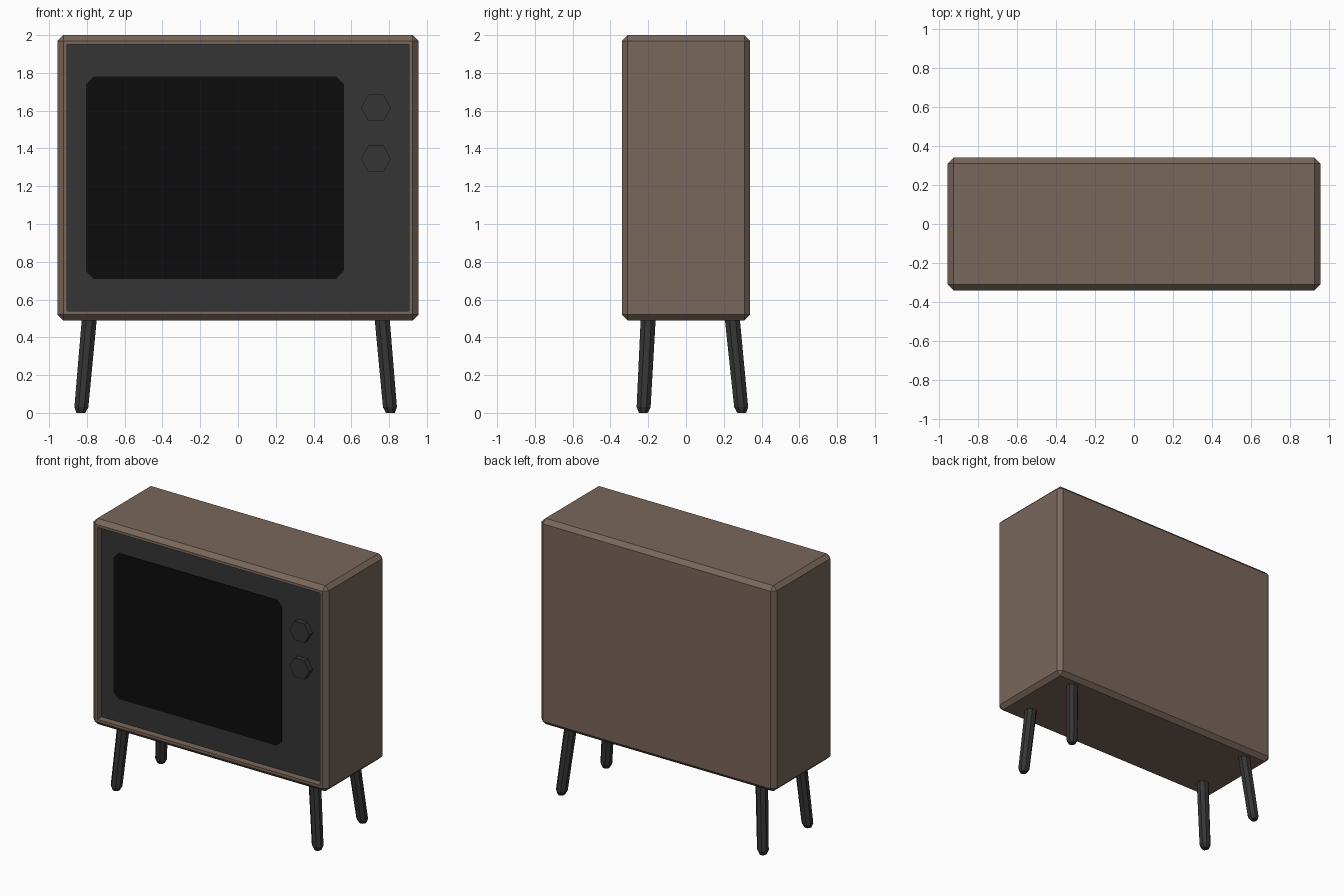
import bpy, bmesh
from math import pi
from mathutils import Vector, Matrix

old = bpy.data.objects.get("Cube")
if old:
    bpy.data.objects.remove(old, do_unlink=True)


def material(name, rgb):
    m = bpy.data.materials.new(name)
    m.use_nodes = True
    m.diffuse_color = (*rgb, 1)
    m.node_tree.nodes["Principled BSDF"].inputs["Base Color"].default_value = (*rgb, 1)
    return m


brown = material("walnut brown", (0.19, 0.135, 0.104))
charcoal = material("charcoal", (0.036, 0.036, 0.036))
black = material("screen black", (0.004, 0.004, 0.004))


def finish(name, bm, *mats):
    bmesh.ops.recalc_face_normals(bm, faces=bm.faces)
    mesh = bpy.data.meshes.new(name)
    bm.to_mesh(mesh)
    bm.free()
    for m in mats:
        mesh.materials.append(m)
    obj = bpy.data.objects.new(name, mesh)
    bpy.context.collection.objects.link(obj)
    return obj


def box(lo, hi):
    lo, hi = Vector(lo), Vector(hi)
    bm = bmesh.new()
    bmesh.ops.create_cube(bm, size=1, matrix=Matrix.Translation((lo + hi) / 2) @ Matrix.Diagonal((*(hi - lo), 1)))
    return bm


# Cabinet: chamfered box with a recessed front panel
bm = box((-0.955, -0.34, 0.49), (0.955, 0.34, 2.0))
bmesh.ops.bevel(bm, geom=bm.edges[:], offset=0.03, segments=1, affect='EDGES')
front = min(bm.faces, key=lambda f: f.calc_center_median().y)
bmesh.ops.inset_region(bm, faces=[front], thickness=0.028)
panel = bmesh.ops.extrude_discrete_faces(bm, faces=[front])["faces"][0]
bmesh.ops.translate(bm, verts=panel.verts, vec=(0, 0.05, 0))
panel.material_index = 1
finish("cabinet", bm, brown, charcoal)

# Screen: thin plate with cut corners
bm = box((-0.805, -0.294, 0.71), (0.56, -0.288, 1.78))
corners = [e for e in bm.edges if abs(e.verts[0].co.y - e.verts[1].co.y) > 0.001]
bmesh.ops.bevel(bm, geom=corners, offset=0.04, segments=1, affect='EDGES')
finish("screen", bm, black)

# Control knobs: six-sided, points to the sides
for name, z in (("upper_knob", 1.615), ("lower_knob", 1.345)):
    bm = bmesh.new()
    place = Matrix.Translation((0.73, -0.308, z)) @ Matrix.Rotation(pi / 2, 4, 'X') @ Matrix.Rotation(pi / 2, 4, 'Z')
    bmesh.ops.create_cone(bm, cap_ends=True, segments=6, radius1=0.08, radius2=0.08, depth=0.044, matrix=place)
    # Turn the hexagon so its points lie left and right
    if max(v.co.x for v in bm.verts) < 0.8:
        bmesh.ops.rotate(bm, verts=bm.verts, cent=(0.73, -0.308, z), matrix=Matrix.Rotation(pi / 6, 3, 'Y'))
    finish(name, bm, charcoal)


# Splayed legs: stacked rings from the chamfered foot to the top
def leg(name, foot, top):
    foot, top = Vector(foot), Vector(top)
    bm = bmesh.new()
    rings = []
    for t, radius in ((0, 0.025), (0.06, 0.04), (1, 0.043)):
        c = foot.lerp(top, t)
        ring = bmesh.ops.create_circle(bm, segments=8, radius=radius,
                                       matrix=Matrix.Translation(c) @ Matrix.Rotation(pi / 8, 4, 'Z'))["verts"]
        rings.append(ring)
    for a, b in zip(rings, rings[1:]):
        for i in range(len(a)):
            j = (i + 1) % len(a)
            bm.faces.new((a[i], a[j], b[j], b[i]))
    bm.faces.new(rings[0])
    bm.faces.new(rings[-1])
    finish(name, bm, charcoal)


for side, foot_x, top_x in (("left", 0.807, 0.763), ("right", -0.832, -0.787)):
    leg("front_leg_" + side, (foot_x, -0.226, 0), (top_x, -0.2, 0.5))
    leg("back_leg_" + side, (foot_x, 0.295, 0), (top_x, 0.245, 0.5))
